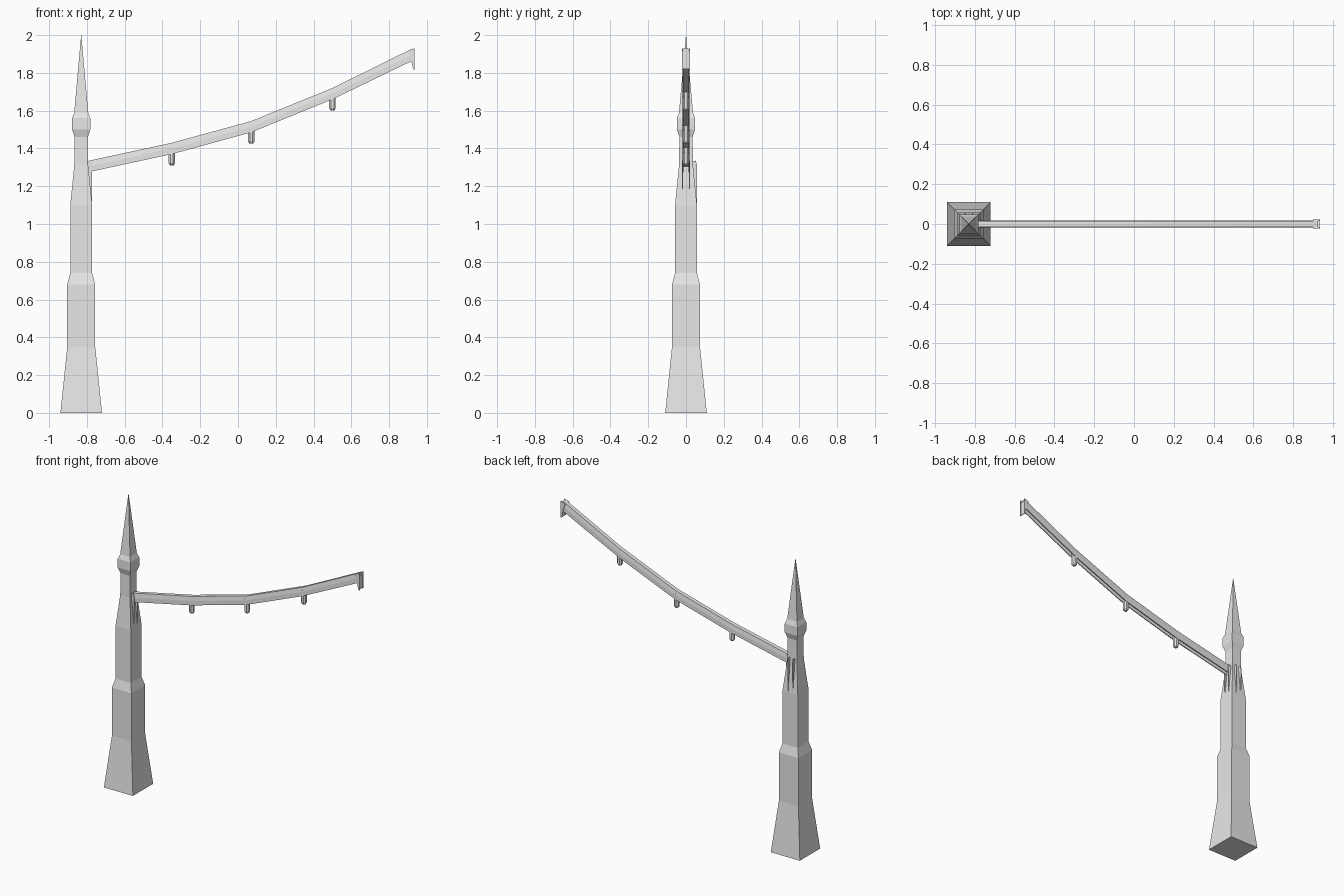
import bpy, bmesh, math
from mathutils import Matrix, Vector

cube = bpy.data.objects.get("Cube")
if cube:
    bpy.data.objects.remove(cube, do_unlink=True)

# One pale grey finish for everything
grey = bpy.data.materials.new("pale_grey")
grey.use_nodes = True
colour = (0.8, 0.8, 0.8, 1)
grey.diffuse_color = colour
grey.node_tree.nodes["Principled BSDF"].inputs["Base Color"].default_value = colour

TOWER_X = -0.83


def finish(name, bm):
    bmesh.ops.recalc_face_normals(bm, faces=bm.faces)
    mesh = bpy.data.meshes.new(name)
    bm.to_mesh(mesh)
    bm.free()
    mesh.materials.append(grey)
    obj = bpy.data.objects.new(name, mesh)
    bpy.context.collection.objects.link(obj)
    return obj


def loft(name, rings):
    """Join equal rings of points into a closed solid."""
    bm = bmesh.new()
    loops = [[bm.verts.new(p) for p in ring] for ring in rings]
    n = len(loops[0])
    for a, b in zip(loops, loops[1:]):
        for i in range(n):
            j = (i + 1) % n
            bm.faces.new((a[i], a[j], b[j], b[i]))
    bm.faces.new(loops[0])
    bm.faces.new(loops[-1])
    return finish(name, bm)


def polygon(x, r, z, sides, turn):
    return [(x + r * math.cos(turn + math.tau * i / sides),
             r * math.sin(turn + math.tau * i / sides), z) for i in range(sides)]


def plate(name, outline, y, thick):
    """Upright plate with an (x, z) outline."""
    return loft(name, [[(x, y + s * thick / 2, z) for x, z in outline] for s in (-1, 1)])


# Tower: square sections as (height, half width)
sections = [(0, 0.11), (0.35, 0.074), (0.68, 0.074), (0.74, 0.058), (1.1, 0.058),
            (1.31, 0.037), (1.46, 0.035), (1.5, 0.048), (1.56, 0.048),
            (1.59, 0.037), (2.0, 0.0005)]
loft("tower", [polygon(TOWER_X, h * math.sqrt(2), z, 4, math.pi / 4) for z, h in sections])

# Arm: inverted channel swept along a rising path of (x, top, bottom)
path = [(-0.79, 1.335, 1.275), (-0.35, 1.43, 1.37), (0.07, 1.545, 1.485),
        (0.5, 1.72, 1.66), (0.925, 1.93, 1.865)]
half = [(0.014, 0), (0.018, 0.5), (0.018, 1), (0.012, 1), (0.012, 0.5)]
section = half + [(-y, t) for y, t in reversed(half)]
loft("arm", [[(x, y, top + (low - top) * t) for y, t in section] for x, top, low in path])

# Hanging posts under the arm joints
for i, (x, top, low) in enumerate(path[1:-1]):
    foot = low - 0.06
    loft("hanging_post_%d" % (i + 1),
         [polygon(x, r, z, 8, math.pi / 8)
          for z, r in ((foot, 0.010), (foot + 0.012, 0.0185), (top - 0.02, 0.0185))])

# Paired fins on the tower: left side carries the arm, back side is spare
fin = [(0.057, 1.1), (0.058, 1.31), (0.052, 1.335), (0.03, 1.332), (0.03, 1.25)]
for side, angle in (("left", 0), ("back", math.pi / 2)):
    for tag, y in (("a", -0.018), ("b", 0.018)):
        f = plate("%s_fin_%s" % (side, tag), fin, y, 0.006)
        f.data.transform(Matrix.Translation(Vector((TOWER_X, 0, 0)))
                         @ Matrix.Rotation(angle, 4, "Z"))

# Tip of the arm: two hooked cheeks and an end panel
cheek = [(0.9, 1.918), (0.935, 1.93), (0.935, 1.815), (0.927, 1.82), (0.915, 1.88)]
for tag, y in (("front", -0.019), ("back", 0.019)):
    plate("tip_cheek_" + tag, cheek, y, 0.006)
panel = [(0.922, 1.91), (0.932, 1.912), (0.932, 1.82), (0.928, 1.82)]
plate("tip_panel", panel, 0, 0.034)
